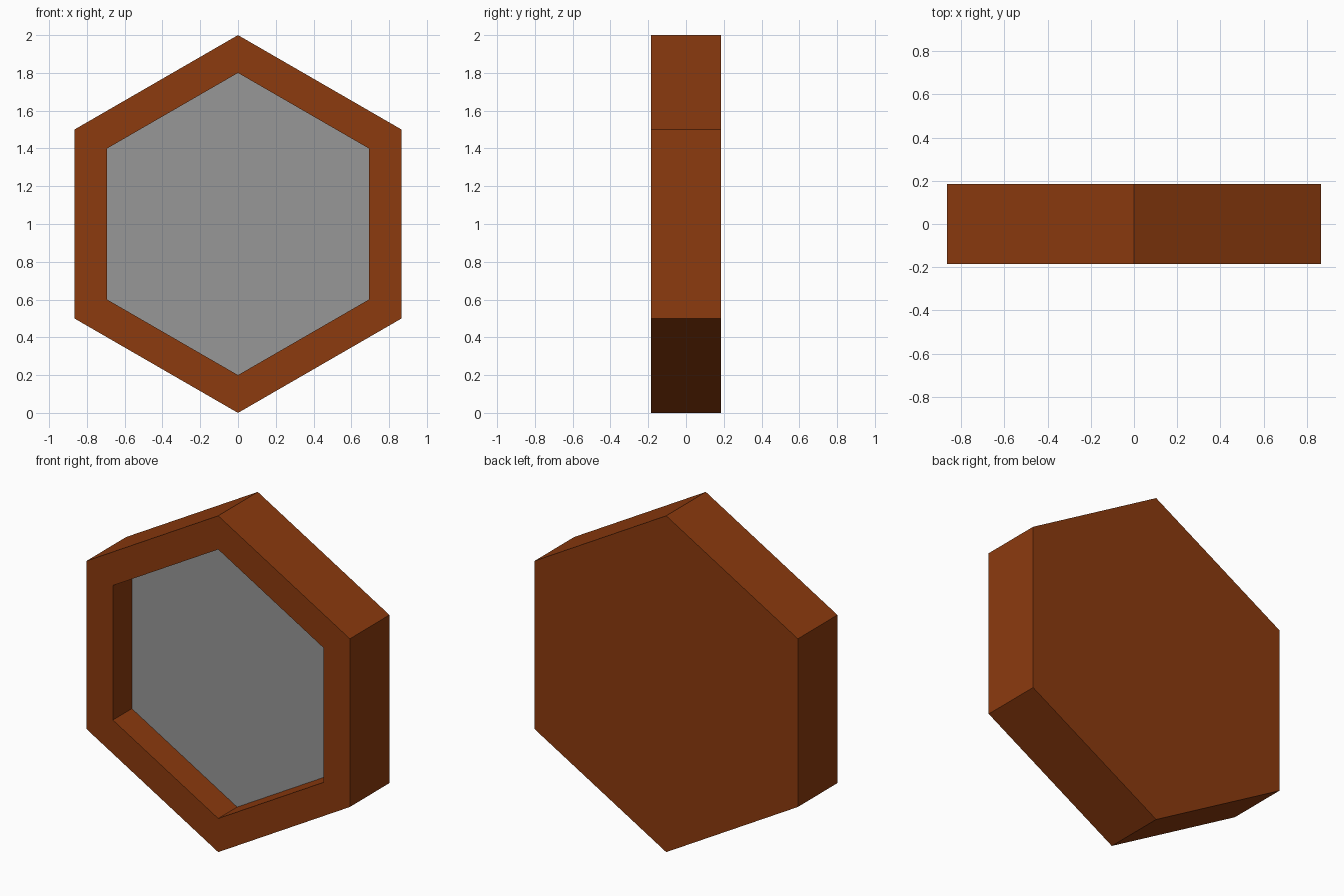
import bpy, bmesh, math

if "Cube" in bpy.data.objects:
    bpy.data.objects.remove(bpy.data.objects["Cube"])

R_OUT, R_IN = 1.0, 0.8      # hexagon corner radii
HALF = 0.186                # half the frame depth
FLOOR = -0.003              # depth of the recess floor


def material(name, rgb):
    m = bpy.data.materials.new(name)
    m.diffuse_color = (*rgb, 1)
    m.use_nodes = True
    m.node_tree.nodes["Principled BSDF"].inputs["Base Color"].default_value = m.diffuse_color
    return m


def ring(bm, r, y):
    # hexagon standing on a corner, centred at z = 1
    return [bm.verts.new((r * math.sin(i * math.pi / 3), y, 1 + r * math.cos(i * math.pi / 3)))
            for i in range(6)]


def build(name, loops, mat):
    # join successive hexagon loops, capping the first and last
    bm = bmesh.new()
    rings = [ring(bm, r, y) for r, y in loops]
    for a, b in zip(rings, rings[1:]):
        for i in range(6):
            j = (i + 1) % 6
            bm.faces.new((a[i], a[j], b[j], b[i]))
    bm.faces.new(rings[0])
    bm.faces.new(rings[-1])
    bmesh.ops.recalc_face_normals(bm, faces=bm.faces)
    me = bpy.data.meshes.new(name)
    bm.to_mesh(me)
    bm.free()
    me.materials.append(mat)
    ob = bpy.data.objects.new(name, me)
    bpy.context.collection.objects.link(ob)
    return ob


brown = material("brown wood", (0.262, 0.043, 0.0045))
grey = material("grey panel", (0.31, 0.31, 0.31))

# Frame: closed back, outer sides, front rim and recess
build("hexagon_frame", [(R_OUT, HALF), (R_OUT, -HALF), (R_IN, -HALF), (R_IN, FLOOR)], brown)

# Thin panel lying on the recess floor
build("recessed_panel", [(R_IN, FLOOR), (R_IN, FLOOR - 0.005)], grey)
